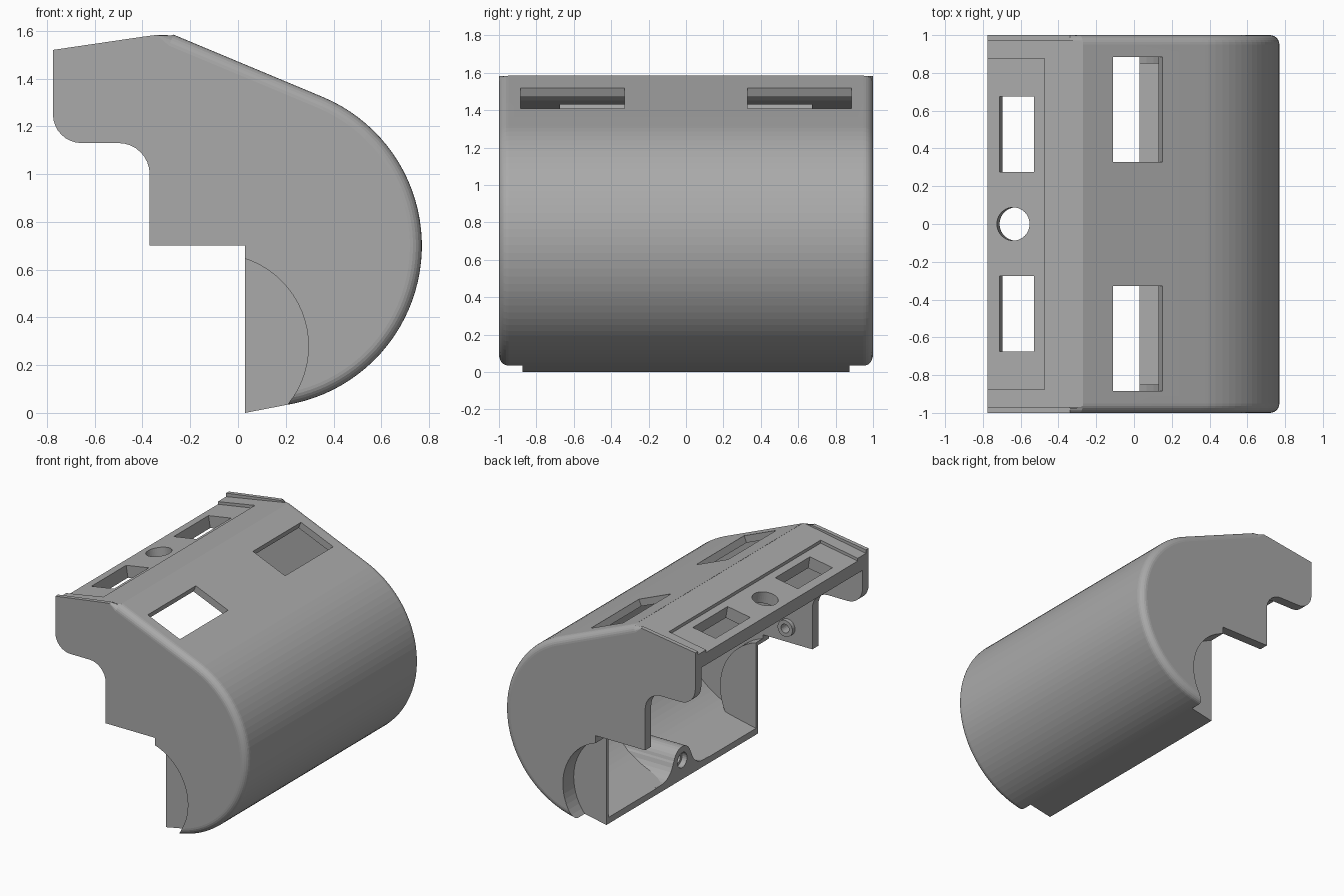
import bpy, bmesh
from math import sin, cos, radians, pi
from mathutils import Vector, Matrix

cube = bpy.data.objects.get("Cube")
if cube:
    bpy.data.objects.remove(cube)

grey = bpy.data.materials.new("matte grey")
grey.use_nodes = True
COLOUR = (0.4, 0.4, 0.4, 1)
grey.diffuse_color = COLOUR
grey.node_tree.nodes["Principled BSDF"].inputs["Base Color"].default_value = COLOUR


def loft(name, rings):
    """Join matching rings of 3D points and cap both ends."""
    bm = bmesh.new()
    loops = [[bm.verts.new(p) for p in ring] for ring in rings]
    n = len(loops[0])
    for a, b in zip(loops, loops[1:]):
        for i in range(n):
            j = (i + 1) % n
            bm.faces.new((a[i], a[j], b[j], b[i]))
    bm.faces.new(loops[0])
    bm.faces.new(loops[-1])
    bmesh.ops.recalc_face_normals(bm, faces=bm.faces)
    mesh = bpy.data.meshes.new(name)
    bm.to_mesh(mesh)
    bm.free()
    mesh.materials.append(grey)
    ob = bpy.data.objects.new(name, mesh)
    bpy.context.collection.objects.link(ob)
    return ob


def prism_y(name, pts, y0, y1):
    return loft(name, [[(x, y, z) for x, z in pts] for y in (y0, y1)])


def arc(cx, cz, r, a0, a1, n):
    steps = [radians(a0 + (a1 - a0) * i / n) for i in range(n + 1)]
    return [(cx + r * cos(a), cz + r * sin(a)) for a in steps]


def circle(cx, cz, r, n=48):
    return arc(cx, cz, r, 0, 360 * (n - 1) / n, n - 1)


def tilted_hole(shape, centre, angle, depth=0.3):
    """Cutter with a 2D outline, tilted about the y axis."""
    ob = loft("hole_cutter", [[(x, y, z) for x, y in shape] for z in (-depth, depth)])
    ob.data.transform(Matrix.Translation(centre) @ Matrix.Rotation(radians(angle), 4, 'Y'))
    return ob


def box2d(w, h):
    return [(-w / 2, -h / 2), (w / 2, -h / 2), (w / 2, h / 2), (-w / 2, h / 2)]


def cut(target, cutter):
    cutter.hide_render = True
    mod = target.modifiers.new("cut", 'BOOLEAN')
    mod.operation = 'DIFFERENCE'
    mod.solver = 'EXACT'
    mod.object = cutter
    bpy.ops.object.select_all(action='DESELECT')
    bpy.context.view_layer.objects.active = target
    target.select_set(True)
    bpy.ops.object.modifier_apply(modifier=mod.name)
    bpy.data.objects.remove(cutter)


# Sloping roof and round back, pulled inwards by d
SLOPE = 22.7
def back_curve(d):
    a = radians(90 - SLOPE)
    ridge = (-0.27 - d * cos(a), 1.584 - d * sin(a))
    return [ridge] + arc(0.095, 0.7, 0.675 - d, 90 - SLOPE, -78, 40)


# Side outline, with stepped front edge
step = (arc(-0.5, 1.0, 0.13, 0, 90, 8) + arc(-0.655, 1.25, 0.12, 270, 180, 8)
        + [(-0.775, 1.52), (-0.4, 1.575), (-0.34, 1.583)])
def outline(d):
    return [(0.03, 0), (0.03, 0.7), (-0.37, 0.7)] + step + back_curve(d)


# Body with filleted ends
FILLET = 0.05
stations = [(1 - FILLET + FILLET * sin(t), FILLET * (1 - cos(t)))
            for t in [i * pi / 12 for i in range(7)]]
stations = [(-y, d) for y, d in reversed(stations)] + stations
shell = loft("housing_shell", [[(x, y, z) for x, z in outline(d)] for y, d in stations])

# Cavity, leaving the end pockets and the screw bosses standing
cavity_outline = ([(-1, 0.01), (-1, 1.345), (-0.775, 1.385), (-0.4, 1.45)]
                  + back_curve(0.05) + [(0.0, 0.04), (-0.2, 0.01)])
cavity = prism_y("cavity_cutter", cavity_outline, -0.93, 0.93)
for s in (-1, 1):
    cut(cavity, prism_y("pocket_wall", circle(-0.09, 0.28, 0.41, 64), s * 0.85, s * 1.1))
    cut(cavity, prism_y("side_boss", circle(-0.17, 0.81, 0.06, 24), s * 0.9, s * 1.1))

boss = [(-0.3, -0.2), (-0.3, 0.05)]
boss += arc(-0.24, 0.19, 0.14, -90, -15, 6)
boss += arc(0, 0.14, 0.1, 165, 15, 12)
boss += arc(0.24, 0.19, 0.14, 195, 270, 6)
boss += [(0.3, 0.05), (0.3, -0.2)]
cut(cavity, loft("front_boss", [[(x, y, z) for y, z in boss] for x in (-0.3, 0.9)]))
cut(shell, cavity)

# Round pockets in both ends, and blind holes in the side bosses
for s in (-1, 1):
    cut(shell, prism_y("pocket_cutter", circle(-0.09, 0.28, 0.385, 64), s * 0.875, s * 1.2))
    cut(shell, prism_y("side_screw_cutter", circle(-0.17, 0.81, 0.032, 20), s * 0.8, s * 0.97))

# Countersunk screw hole in the front boss
for r, depth in ((0.055, 0.07), (0.035, 0.3)):
    ring = circle(0, 0.14, r, 24)
    cut(shell, loft("screw_cutter", [[(x, y, z) for y, z in ring] for x in (-0.1, depth)]))

# Sunken lid between the end flanges, with a shallow label recess
lid = [(-1, 1.455), (-0.27, 1.583), (-0.27, 1.8), (-1, 1.8)]
cut(shell, prism_y("lid_cutter", lid, -0.97, 0.97))
recess = [(-1, 1.437), (-0.475, 1.525), (-0.475, 1.8), (-1, 1.8)]
cut(shell, prism_y("recess_cutter", recess, -0.875, 0.875))

# Lid openings and roof windows
for s in (-1, 1):
    cut(shell, tilted_hole(box2d(0.185, 0.4), (-0.62, s * 0.475, 1.5), -9.6, 0.2))
    cut(shell, tilted_hole(box2d(0.282, 0.555), (0.02, s * 0.607, 1.463), SLOPE, 0.15))
cut(shell, tilted_hole(circle(0, 0, 0.088, 40), (-0.64, 0, 1.5), -9.6, 0.2))

bpy.ops.object.select_all(action='DESELECT')
shell.select_set(True)
bpy.context.view_layer.objects.active = shell
bpy.ops.object.shade_smooth_by_angle(angle=radians(3))
